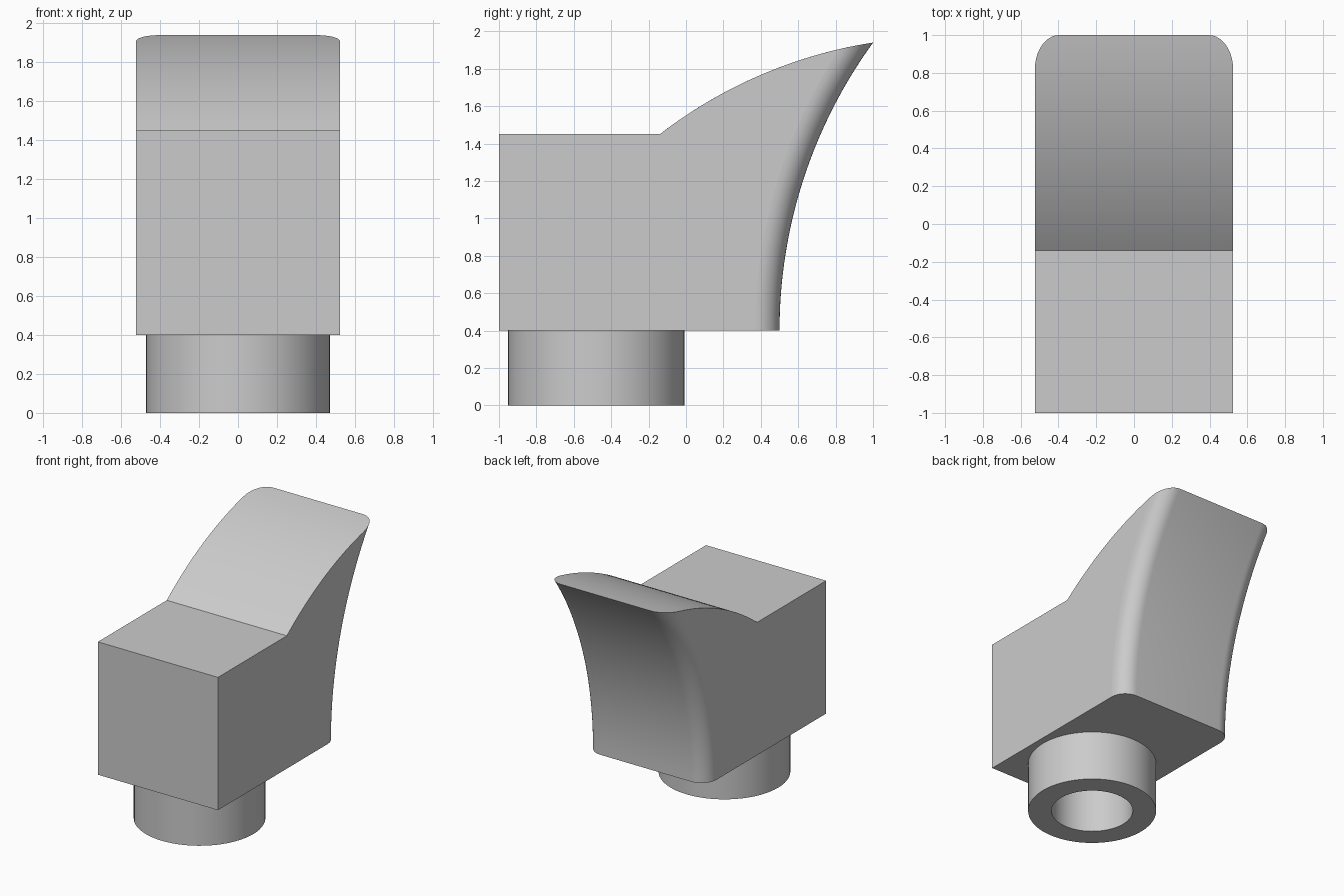
import bpy, bmesh, math
from mathutils import Vector

if "Cube" in bpy.data.objects:
    bpy.data.objects.remove(bpy.data.objects["Cube"])

grey = bpy.data.materials.new("light_grey")
grey.diffuse_color = (0.6, 0.6, 0.6, 1)
grey.use_nodes = True
grey.node_tree.nodes["Principled BSDF"].inputs["Base Color"].default_value = grey.diffuse_color

HALF, FILLET = 0.525, 0.13      # half width, rear edge rounding
BASE, DECK = 0.40, 1.45         # underside and flat top heights
REAR_R, TOP_R = 2.62, 2.5       # radii of the rear and upper curves
REAR_C = Vector((0.5 + REAR_R, BASE))

# centre of the upper curve, from its two end points (y, z)
start, tip = Vector((-0.14, DECK)), Vector((1.0, 1.94))
chord = tip - start
normal = Vector((chord.y, -chord.x)).normalized()
TOP_C = (start + tip) / 2 + normal * math.sqrt(TOP_R**2 - (chord.length / 2)**2)


def meet(r):
    """Upper crossing of the rear curve (radius r) with the top curve."""
    d = REAR_C - TOP_C
    a = (TOP_R**2 - r * r + d.length_squared) / (2 * d.length)
    h = math.sqrt(TOP_R**2 - a * a)
    u = d.normalized()
    return TOP_C + u * a + Vector((-u.y, u.x)) * h


def arc(c, r, p, q, n):
    a, b = (math.atan2(*(v - c).yx) % math.tau for v in (p, q))
    return [c + r * Vector((math.cos(a + (b - a) * i / n),
                            math.sin(a + (b - a) * i / n))) for i in range(n + 1)]


def section(inset):
    """Side profile with the rear curve pulled in by the inset."""
    r = REAR_R + inset
    end = meet(r)
    rear = arc(REAR_C, r, Vector((REAR_C.x - r, BASE)), end, 32)
    top = arc(TOP_C, TOP_R, end, start, 24)
    return [Vector((-1, BASE))] + rear + top[1:] + [Vector((-1, DECK))]


def finish(bm, name, flat=None):
    bmesh.ops.recalc_face_normals(bm, faces=bm.faces)
    me = bpy.data.meshes.new(name)
    bm.to_mesh(me)
    bm.free()
    me.materials.append(grey)
    ob = bpy.data.objects.new(name, me)
    bpy.context.collection.objects.link(ob)
    bpy.ops.object.select_all(action='DESELECT')
    ob.select_set(True)
    bpy.context.view_layer.objects.active = ob
    bpy.ops.object.shade_smooth_by_angle(angle=math.radians(30))
    if flat:
        for p in me.polygons:
            if flat(p):
                p.use_smooth = False
    return ob


# body: profiles lofted across the width, rear corners rounded
N = 10
right = []
for i in range(N + 1):
    t = math.pi / 2 * i / N
    right.append((HALF - FILLET + FILLET * math.sin(t), FILLET * (1 - math.cos(t))))
slices = [(-x, o) for x, o in reversed(right)] + right
bm = bmesh.new()
rings = [[bm.verts.new((x, p.x, p.y)) for p in section(o)] for x, o in slices]
for a, b in zip(rings, rings[1:]):
    for j in range(len(a)):
        k = (j + 1) % len(a)
        bm.faces.new((a[j], a[k], b[k], b[j]))
bm.faces.new(rings[0])
bm.faces.new(rings[-1])
finish(bm, "body", lambda p: len(p.vertices) > 4)

# connector tube: outer wall, inner wall and lower rim
bm = bmesh.new()
SEG = 64
loops = [[bm.verts.new((r * math.cos(math.tau * i / SEG),
                        -0.48 + r * math.sin(math.tau * i / SEG), z))
          for i in range(SEG)]
         for r, z in ((0.472, BASE), (0.472, 0), (0.30, 0), (0.30, BASE))]
for a, b in zip(loops, loops[1:] + loops[:1]):
    for i in range(SEG):
        k = (i + 1) % SEG
        bm.faces.new((a[i], a[k], b[k], b[i]))
finish(bm, "connector_tube")
